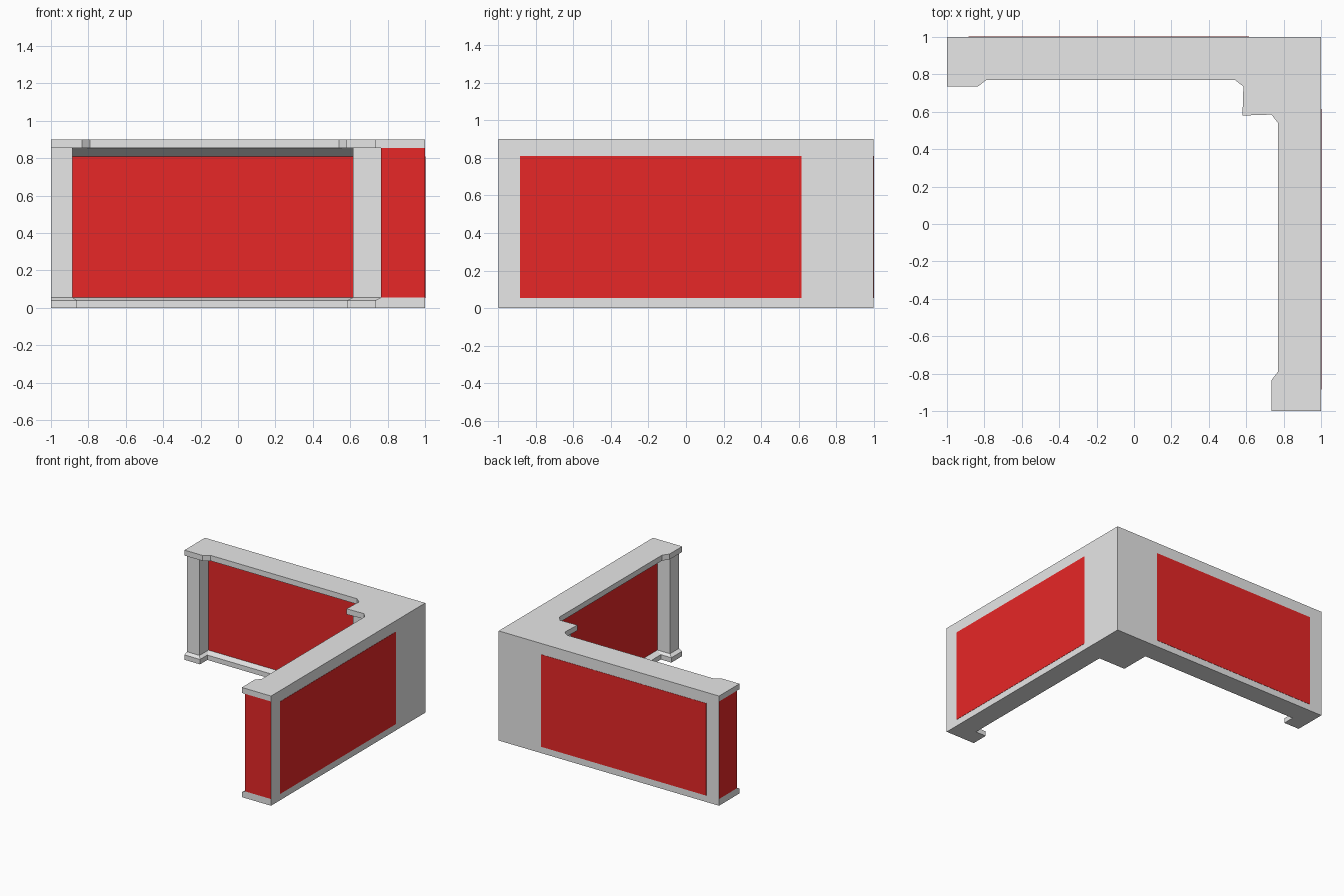
import bpy
import bmesh

cube = bpy.data.objects.get("Cube")
if cube:
    bpy.data.objects.remove(cube, do_unlink=True)


def material(name, color):
    m = bpy.data.materials.new(name)
    m.use_nodes = True
    m.diffuse_color = color
    m.node_tree.nodes["Principled BSDF"].inputs["Base Color"].default_value = color
    return m


GREY = material("light grey", (0.8, 0.8, 0.8, 1))
RED = material("red", (0.8, 0.02, 0.02, 1))


def loft(name, rings, mats, top=True, paint=None):
    """Join rings of 3D points with quads and close the ends."""
    bm = bmesh.new()
    rows = [[bm.verts.new(p) for p in ring] for ring in rings]
    n = len(rows[0])
    for a, b in zip(rows, rows[1:]):
        for i in range(n):
            j = (i + 1) % n
            bm.faces.new((a[i], a[j], b[j], b[i]))
    bm.faces.new(rows[0][::-1])
    lid = bm.faces.new(rows[-1])
    bmesh.ops.recalc_face_normals(bm, faces=bm.faces)
    if paint:
        for f in bm.faces:
            f.material_index = int(paint(f.calc_center_median()))
    if not top:
        bmesh.ops.delete(bm, geom=[lid], context='FACES_ONLY')
    mesh = bpy.data.meshes.new(name)
    bm.to_mesh(mesh)
    bm.free()
    for m in mats:
        mesh.materials.append(m)
    obj = bpy.data.objects.new(name, mesh)
    bpy.context.collection.objects.link(obj)
    return obj


def swap(p):
    """Mirror a point across the diagonal of the corner."""
    return (p[1], p[0], *p[2:])


def corner_outline(half, middle):
    """L-shaped outline from one wing's inner profile and the inner corner."""
    half = [(1, -1)] + half
    return [(1, 1)] + half + [(middle, middle)] + [swap(p) for p in reversed(half)]


def at(outline, z):
    return [(x, y, z) for x, y in outline]


# Wall with end posts, corner post, plinth and recessed red inner faces
plinth = corner_outline([(.735, -1), (.735, -.86), (.83, -.86), (.83, .585)], .585)
shaft = corner_outline([(.765, -1), (.765, -.885), (.88, -.885), (.88, .615)], .615)
loft("wall_body",
     [at(plinth, 0), at(plinth, .04), at(shaft, .055), at(shaft, .855)],
     [GREY, RED], top=False,
     paint=lambda c: c.z > .3 and abs(max(c.x, c.y) - .88) < .01)

# Overhanging cap with chamfered transitions around the posts
cap = corner_outline([(.735, -1), (.735, -.835), (.77, -.79), (.77, .54),
                      (.735, .585)], .58)
loft("wall_cap", [at(cap, .855), at(cap, .9)], [GREY])

# Sloped moulding under the cap and flush outer panel on each wing
moulding = [(.785, .855), (.88, .855), (.88, .81)]
panel = [(.995, .053), (1.002, .053), (1.002, .81), (.995, .81)]
for side, flip in (("left", False), ("back", True)):
    for part, profile, mat in (("moulding", moulding, GREY),
                               ("outer_panel", panel, RED)):
        rings = [[(d, y, z) for d, z in profile] for y in (-.885, .615)]
        if flip:
            rings = [[swap(p) for p in ring] for ring in rings]
        loft(f"{side}_{part}", rings, [mat])
